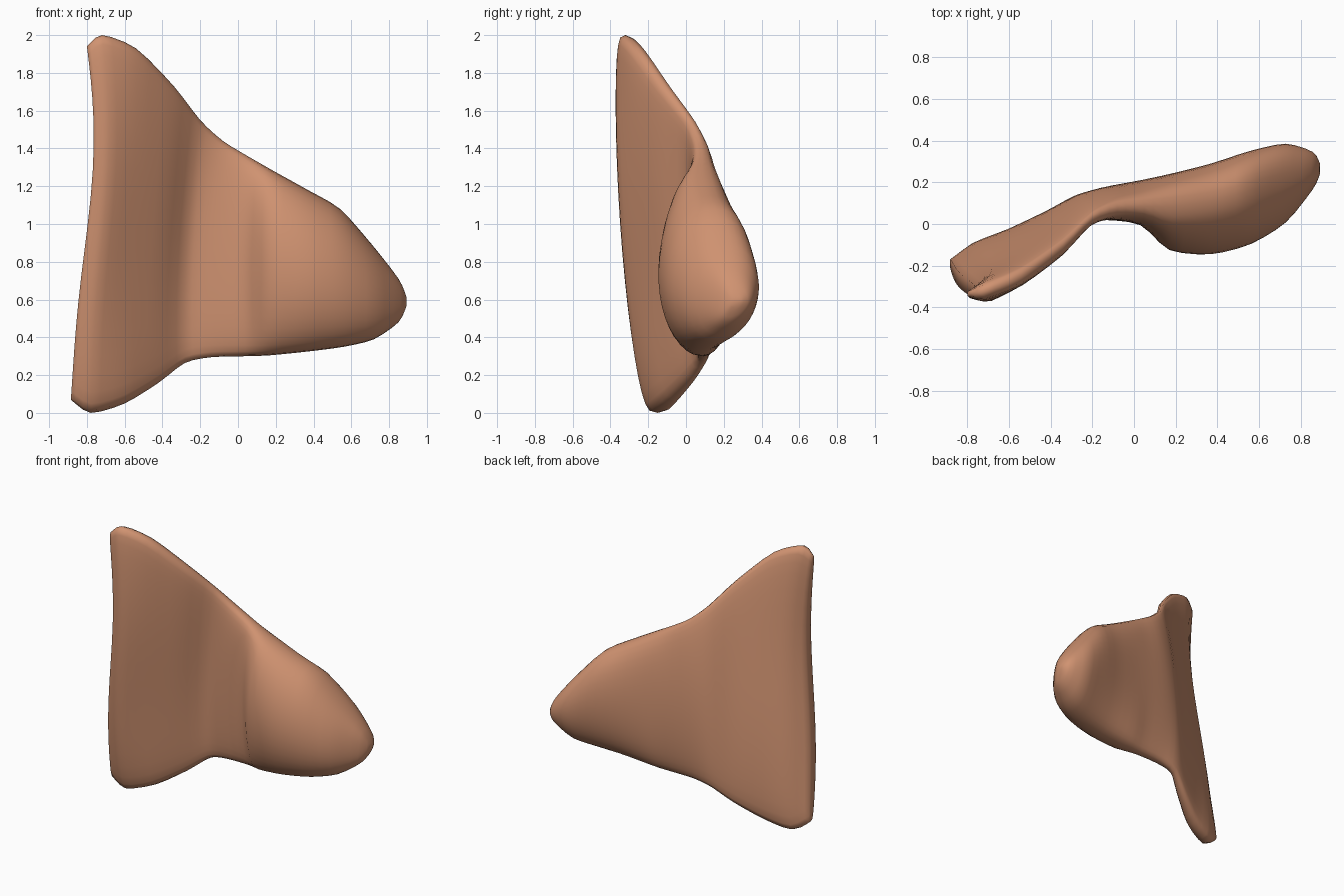
import bpy, bmesh, math

if "Cube" in bpy.data.objects:
    bpy.data.objects.remove(bpy.data.objects["Cube"])

# Stations of the loft, from the wide plate to the lobe tip:
# bottom x, y, z, middle x, front y, back y, top x, y, z
stations = [
    (-.885, -.185, .07, -.795, -.34, -.27, -.80, -.335, 1.94),
    (-.78, -.15, .00, -.71, -.345, -.165, -.72, -.32, 2.00),
    (-.60, -.09, .05, -.57, -.255, -.07, -.54, -.25, 1.93),
    (-.42, .01, .16, -.40, -.125, .03, -.34, -.11, 1.73),
    (-.28, .085, .265, -.27, .005, .13, -.20, .025, 1.55),
    (-.14, .09, .295, -.15, .02, .175, -.08, .075, 1.44),
    (.04, .09, .30, .03, -.005, .21, .05, .085, 1.36),
    (.17, .08, .305, .17, -.125, .24, .19, .085, 1.28),
    (.37, .08, .325, .37, -.145, .29, .37, .11, 1.18),
    (.56, .11, .35, .56, -.095, .35, .54, .155, 1.08),
    (.72, .165, .39, .73, .01, .385, .71, .205, .89),
    (.85, .215, .48, .86, .17, .345, .85, .245, .71),
    (.89, .25, .56, .893, .24, .29, .89, .26, .62),
]
SIDES = 40
STEPS = 3


def clamp(v):
    return max(0, min(1, v))


def quad(a, m, b, u):
    """Smooth curve through three values at u = 0, 0.5 and 1."""
    return a * (1 - u) * (1 - 2 * u) + m * 4 * u * (1 - u) + b * u * (2 * u - 1)


def blend(p, a, b, q, t):
    """Gentle cardinal spline between a and b."""
    m0, m1 = (b - p) * .4, (q - a) * .4
    return ((2 * t**3 - 3 * t**2 + 1) * a + (t**3 - 2 * t**2 + t) * m0
            + (3 * t**2 - 2 * t**3) * b + (t**3 - t**2) * m1)


def ring(bm, xb, yb, zb, xm, front, back, xt, yt, zt):
    plate = clamp((-xm - .27) / .4)              # 1 at the free plate edge
    square = .5 + .4 * clamp((xm + .35) / .8)    # flat plate to round lobe
    verts = []
    for i in range(SIDES):
        t = 2 * math.pi * i / SIDES
        u = (1 - math.cos(t)) / 2
        s = math.sin(t)
        # The plate is thicker low down and its free edge sways
        half = (back - front) / 2 * (1 + .2 * plate * (1 - 2 * u))
        y = quad(yb, (front + back) / 2, yt, u)
        y += math.copysign(abs(s) ** square, s) * half
        x = quad(xb, xm, xt, u) - .022 * plate * math.sin(2 * math.pi * u)
        verts.append(bm.verts.new((x, y, zb + (zt - zb) * u)))
    return verts


# Refine the stations along the length
fine = []
last = len(stations) - 1
for k in range(last):
    near = [stations[max(0, min(last, k + d))] for d in (-1, 0, 1, 2)]
    for n in range(STEPS):
        fine.append([blend(*v, n / STEPS) for v in zip(*near)])
fine.append(stations[-1])

# Loft the rings into one closed body
bm = bmesh.new()
rings = [ring(bm, *s) for s in fine]
for a, b in zip(rings, rings[1:]):
    for i in range(SIDES):
        j = (i + 1) % SIDES
        bm.faces.new((a[i], a[j], b[j], b[i]))

# Close both ends with strips across the thickness
for r in (rings[0], rings[-1]):
    h = SIDES // 2
    bm.faces.new((r[0], r[1], r[-1]))
    for i in range(1, h - 1):
        bm.faces.new((r[i], r[i + 1], r[-i - 1], r[-i]))
    bm.faces.new((r[h - 1], r[h], r[h + 1]))
bmesh.ops.recalc_face_normals(bm, faces=bm.faces)
for f in bm.faces:
    f.smooth = True

mesh = bpy.data.meshes.new("curved_blade")
bm.to_mesh(mesh)
bm.free()
body = bpy.data.objects.new("curved_blade", mesh)
bpy.context.collection.objects.link(body)

# Single clay colour
clay = bpy.data.materials.new("warm_clay")
clay.diffuse_color = (.63, .29, .165, 1)
clay.use_nodes = True
clay.node_tree.nodes["Principled BSDF"].inputs["Base Color"].default_value = clay.diffuse_color
mesh.materials.append(clay)
